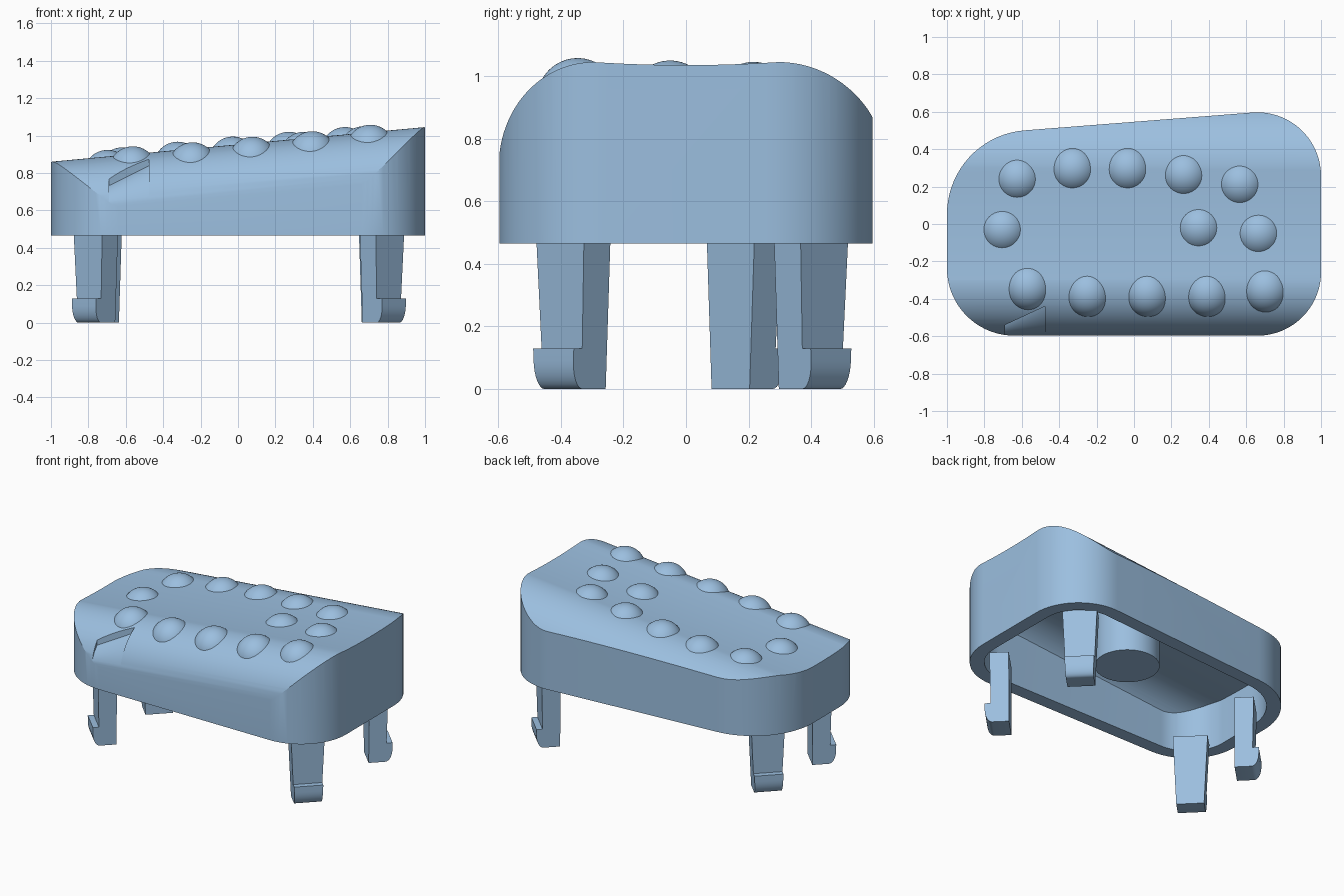
import bpy, bmesh, math
from mathutils import Vector

if "Cube" in bpy.data.objects:
    bpy.data.objects.remove(bpy.data.objects["Cube"])

blue = bpy.data.materials.new("light_blue")
blue.diffuse_color = (0.33, 0.52, 0.74, 1)
blue.use_nodes = True
blue.node_tree.nodes["Principled BSDF"].inputs["Base Color"].default_value = blue.diffuse_color


def add_object(name, bm):
    bmesh.ops.recalc_face_normals(bm, faces=bm.faces)
    me = bpy.data.meshes.new(name)
    bm.to_mesh(me)
    bm.free()
    me.materials.append(blue)
    ob = bpy.data.objects.new(name, me)
    bpy.context.collection.objects.link(ob)
    return ob


def loft(name, a, b):
    """Closed solid between two matching polygons."""
    bm = bmesh.new()
    va, vb = [bm.verts.new(p) for p in a], [bm.verts.new(p) for p in b]
    bm.faces.new(va)
    bm.faces.new(vb[::-1])
    n = len(a)
    for i in range(n):
        j = (i + 1) % n
        bm.faces.new((va[i], vb[i], vb[j], va[j]))
    return add_object(name, bm)


def boolean(target, cutter, operation):
    m = target.modifiers.new("cut", 'BOOLEAN')
    m.operation, m.object, m.solver = operation, cutter, 'EXACT'
    bpy.context.view_layer.objects.active = target
    bpy.ops.object.modifier_apply(modifier=m.name)
    bpy.data.objects.remove(cutter)


# Top surface: dished middle, rounded front and back, rising to the right
FRONT = 0.2985


def drop(y):
    if y < -0.3:
        return -0.3 + 0.3 * math.sqrt(max(0, 1 - ((y + 0.3) / FRONT) ** 2))
    if y > 0.3:
        return -0.37 + math.sqrt(0.37 ** 2 - (y - 0.3) ** 2)
    return -0.01 * (1 - (y / 0.3) ** 2)


def top_z(x, y):
    return 0.953 + 0.0925 * x + drop(y)


# Rounded plan outline: corner centre, radius, start and end angle
CORNERS = [(-0.64, -0.237, 0.36, 180, 270), (0.66, -0.257, 0.34, 270, 360),
           (0.66, 0.257, 0.34, 0, 94.5), (-0.55, 0.052, 0.45, 94.5, 180)]


def outline(inset, z):
    pts = []
    for cx, cy, r, a0, a1 in CORNERS:
        for i in range(19):
            a = math.radians(a0 + (a1 - a0) * i / 18)
            pts.append((cx + (r - inset) * math.cos(a), cy + (r - inset) * math.sin(a), z))
    return pts


def rounded_block(name, inset, base, lower):
    """Outline prism trimmed by the top surface."""
    block = loft(name, outline(inset, base), outline(inset, 1.3))
    ys = [-0.3 - FRONT * math.cos(math.pi / 2 * i / 24) for i in range(24)]
    ys += [-0.3 + 0.05 * i for i in range(13)]
    ys += [0.3 + 0.02 * i for i in range(1, 18)]

    def section(x):
        return [(x, ys[0], -0.5)] + [(x, y, top_z(x, y) - lower) for y in ys] + [(x, ys[-1], -0.5)]
    boolean(block, loft("trim", section(-1.2), section(1.2)), 'INTERSECT')
    return block


# Hollow shell
shell = rounded_block("shell", 0, 0.465, 0)
boolean(shell, rounded_block("cavity", 0.09, 0.3, 0.09), 'DIFFERENCE')


# Shallow pocket on the front slope, fading out towards the front wall
def pocket_section(x, back):
    end, n, pts = -0.594, 30, []
    for i in range(n + 1):
        t = i / n
        y = back + (end - back) * math.sin(math.pi / 2 * t)
        pts.append((x, y, top_z(x, y) - 0.035 * (1 - t) + 0.004 * t))
    return pts + [(x, end, 1.2), (x, back, 1.2)]


boolean(shell, loft("pocket", pocket_section(-0.69, -0.54), pocket_section(-0.475, -0.44)), 'DIFFERENCE')

# Round grip bumps, standing along the surface normal
BUMPS = [(-0.625, 0.24), (-0.33, 0.29), (-0.035, 0.29), (0.265, 0.26), (0.565, 0.212),
         (-0.705, -0.03), (0.345, -0.02), (0.665, -0.05),
         (-0.57, -0.35), (-0.25, -0.395), (0.07, -0.395), (0.39, -0.395), (0.70, -0.365)]
for k, (x, y) in enumerate(BUMPS):
    slope = (drop(y + 0.01) - drop(y - 0.01)) / 0.02
    normal = Vector((-0.0925, -slope, 1)).normalized()
    bm = bmesh.new()
    bmesh.ops.create_uvsphere(bm, u_segments=40, v_segments=32, radius=0.13)
    bmesh.ops.delete(bm, geom=[v for v in bm.verts if v.co.z < 0.045], context='VERTS')
    bump = add_object(f"grip_bump_{k + 1}", bm)
    bump.rotation_mode = 'QUATERNION'
    bump.rotation_quaternion = Vector((0, 0, 1)).rotation_difference(normal)
    bump.location = Vector((x, y, top_z(x, y))) - normal * 0.085

# Tapered clip legs with an outward hook at the foot
LEGS = [("front_left_leg", -0.76, -0.36, 225), ("front_right_leg", 0.77, -0.36, 315),
        ("back_right_leg", 0.765, 0.40, 45), ("back_left_leg", -0.74, 0.185, 135)]
for name, x, y, angle in LEGS:
    top = 0.48
    profile = [(-0.06, 0), (0.045, 0)]
    for i in range(1, 9):
        a = math.pi / 2 * i / 8
        profile.append((0.045 + 0.045 * math.sin(a), 0.09 * (1 - math.cos(a))))
    profile += [(0.09, 0.13), (0.052, 0.13), (0.06, top), (-0.06, top)]
    ca, sa = math.cos(math.radians(angle)), math.sin(math.radians(angle))

    def side(s):
        pts = []
        for u, z in profile:
            v = s * (0.086 + 0.045 * z)
            pts.append((x + u * ca - v * sa, y + u * sa + v * ca, z))
        return pts
    loft(name, side(-1), side(1))

# Centre post under the top
bm = bmesh.new()
bmesh.ops.create_cone(bm, cap_ends=True, segments=48, radius1=0.2, radius2=0.2, depth=0.335)
post = add_object("centre_post", bm)
post.location = (0.055, 0, 0.7175)

# Smooth curved areas, keep edges sharp
bpy.ops.object.select_all(action='SELECT')
bpy.context.view_layer.objects.active = shell
bpy.ops.object.shade_smooth_by_angle(angle=math.radians(25))
